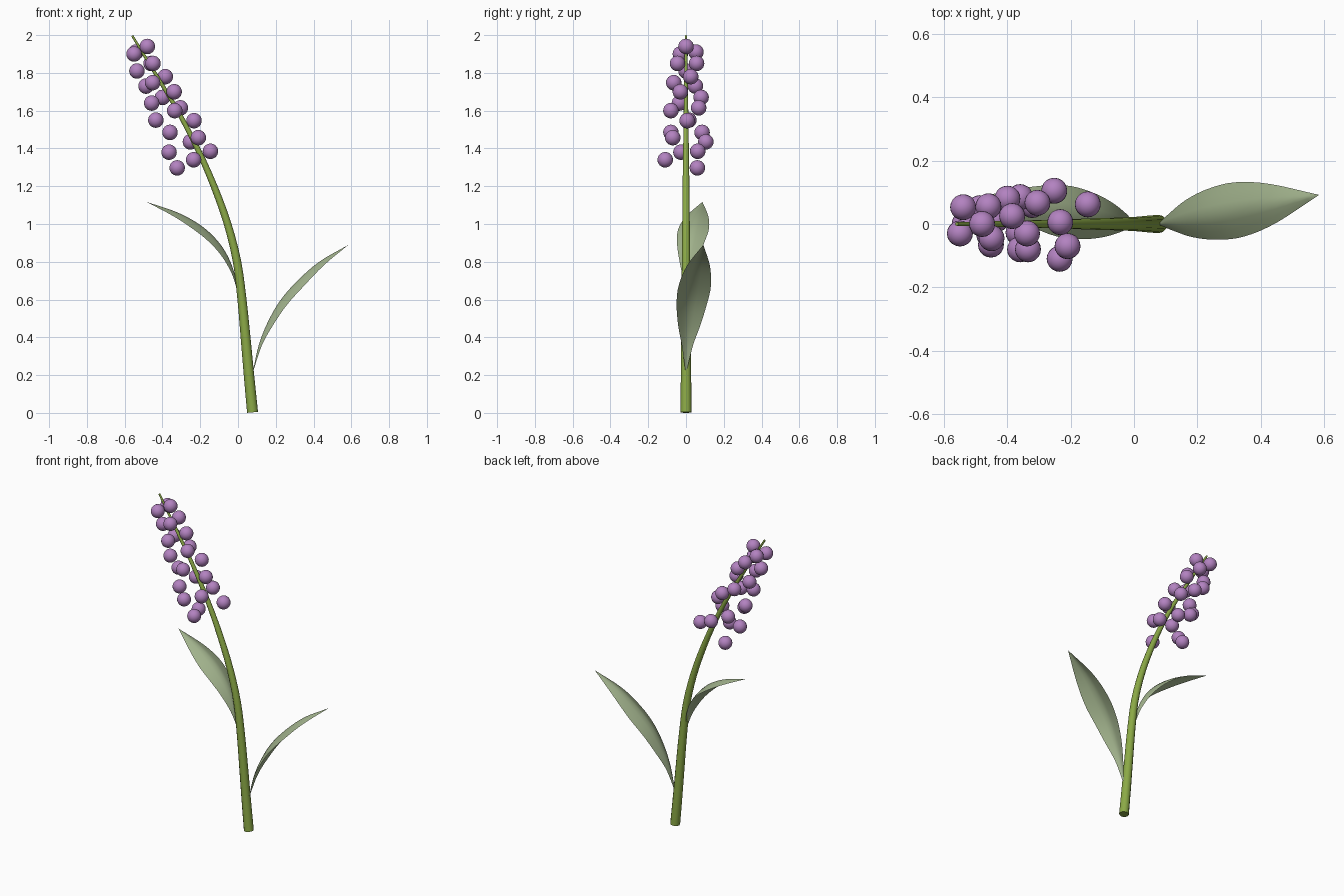
import bpy, bmesh, math
from mathutils import Vector

if "Cube" in bpy.data.objects:
    bpy.data.objects.remove(bpy.data.objects["Cube"])


def material(name, rgb):
    m = bpy.data.materials.new(name)
    m.diffuse_color = (*rgb, 1)
    m.use_nodes = True
    m.node_tree.nodes["Principled BSDF"].inputs["Base Color"].default_value = m.diffuse_color
    return m


STEM = material("stem green", (0.26, 0.40, 0.062))
LEAF = material("sage green", (0.36, 0.45, 0.265))
BERRY = material("soft purple", (0.45, 0.225, 0.53))


def finish(name, bm, mat, angle=50):
    me = bpy.data.meshes.new(name)
    bm.to_mesh(me)
    bm.free()
    me.materials.append(mat)
    ob = bpy.data.objects.new(name, me)
    bpy.context.collection.objects.link(ob)
    bpy.ops.object.select_all(action='DESELECT')
    bpy.context.view_layer.objects.active = ob
    ob.select_set(True)
    bpy.ops.object.shade_smooth_by_angle(angle=math.radians(angle))
    return ob


def spline(points, steps):
    """Smooth curve through points of any dimension."""
    p = [Vector(q) for q in points]
    p = [2 * p[0] - p[1]] + p + [2 * p[-1] - p[-2]]
    out = []
    for i in range(1, len(p) - 2):
        a, b, c, d = p[i - 1:i + 3]
        for s in range(steps):
            t = s / steps
            out.append(0.5 * (2 * b + (c - a) * t + (2 * a - 5 * b + 4 * c - d) * t * t
                              + (3 * b - a - 3 * c + d) * t ** 3))
    return out + [p[-2]]


# Stem: tapered tube along a bending path, given as (x, z, radius)
path = spline([(0.077, 0.003, 0.029), (0.058, 0.2, 0.0275), (0.04, 0.4, 0.026),
               (0.021, 0.6, 0.024), (-0.005, 0.8, 0.022), (-0.055, 1.0, 0.02),
               (-0.127, 1.2, 0.018), (-0.215, 1.4, 0.015), (-0.32, 1.6, 0.012),
               (-0.44, 1.8, 0.009), (-0.56, 1.997, 0.006)], 3)
SIDES = 12
bm = bmesh.new()
rings = []
for i, (x, z, r) in enumerate(path):
    d = path[min(i + 1, len(path) - 1)] - path[max(i - 1, 0)]
    t = Vector((d[0], 0, d[1])).normalized()
    n = Vector((t.z, 0, -t.x))
    rings.append([bm.verts.new(Vector((x, 0, z)) + r * (n * math.cos(a) + Vector((0, math.sin(a), 0))))
                  for a in (2 * math.pi * k / SIDES for k in range(SIDES))])
for lo, hi in zip(rings, rings[1:]):
    for k in range(SIDES):
        j = (k + 1) % SIDES
        bm.faces.new((lo[k], lo[j], hi[j], hi[k]))
bm.faces.new(rings[0][::-1])
bm.faces.new(rings[-1])
finish("stem", bm, STEM)


# Leaves: midrib path as (x, z), halves sloping down from the midrib
HALF_WIDTH = [0.004, 0.03, 0.06, 0.081, 0.087, 0.061, 0.0]


def leaf(name, midrib, tip_y, scale):
    pts = spline([(x, z, w * scale) for (x, z), w in zip(midrib, HALF_WIDTH)], 4)
    x0, x1 = midrib[0][0], midrib[-1][0]
    slope = tip_y / (x1 - x0)
    side = Vector((-slope, 1, 0)).normalized()
    mid = [Vector((x, (x - x0) * slope, z)) for x, z, _ in pts]
    bm = bmesh.new()
    rows = []
    for i, (x, z, w) in enumerate(pts):
        t = (mid[min(i + 1, len(mid) - 1)] - mid[max(i - 1, 0)]).normalized()
        n = side.cross(t)
        if n.z < 0:
            n = -n
        rows.append([bm.verts.new(mid[i] + side * w * u - n * 0.38 * w * abs(u) ** 1.3)
                     for u in (-1, -0.66, -0.33, 0, 0.33, 0.66, 1)])
    for a, b in zip(rows, rows[1:]):
        for k in range(6):
            bm.faces.new((a[k], a[k + 1], b[k + 1], b[k]))
    bmesh.ops.remove_doubles(bm, verts=bm.verts, dist=0.0002)
    bmesh.ops.recalc_face_normals(bm, faces=bm.faces)
    if sum(f.normal.z for f in bm.faces) < 0:
        bmesh.ops.reverse_faces(bm, faces=bm.faces)
    finish(name, bm, LEAF)


leaf("lower_leaf", [(0.08, 0.225), (0.11, 0.36), (0.155, 0.475), (0.22, 0.59),
                    (0.31, 0.695), (0.43, 0.80), (0.585, 0.89)], 0.092, 1.0)
leaf("upper_leaf", [(0.0, 0.64), (-0.02, 0.745), (-0.065, 0.85), (-0.13, 0.935),
                    (-0.215, 1.005), (-0.33, 1.065), (-0.485, 1.117)], 0.087, 0.94)

# Berries scattered round the upper stem
SPOTS = [(-.48, 0, 1.94), (-.55, -.03, 1.90), (-.54, .053, 1.91), (-.45, -.045, 1.85),
         (-.46, .056, 1.85), (-.535, 0, 1.81), (-.385, .025, 1.78), (-.487, .05, 1.73),
         (-.452, -.065, 1.748), (-.338, -.03, 1.70), (-.40, .08, 1.67), (-.457, -.035, 1.64),
         (-.305, .067, 1.615), (-.335, -.08, 1.60), (-.435, .015, 1.55), (-.233, .006, 1.547),
         (-.36, -.08, 1.485), (-.36, .085, 1.485), (-.21, -.07, 1.457), (-.252, .105, 1.435),
         (-.365, -.027, 1.38), (-.146, .062, 1.385), (-.235, -.11, 1.34), (-.322, .06, 1.297)]
for i, spot in enumerate(SPOTS):
    bm = bmesh.new()
    bmesh.ops.create_uvsphere(bm, u_segments=20, v_segments=12, radius=0.041)
    bmesh.ops.translate(bm, verts=bm.verts, vec=spot)
    finish(f"berry_{i + 1:02d}", bm, BERRY)
